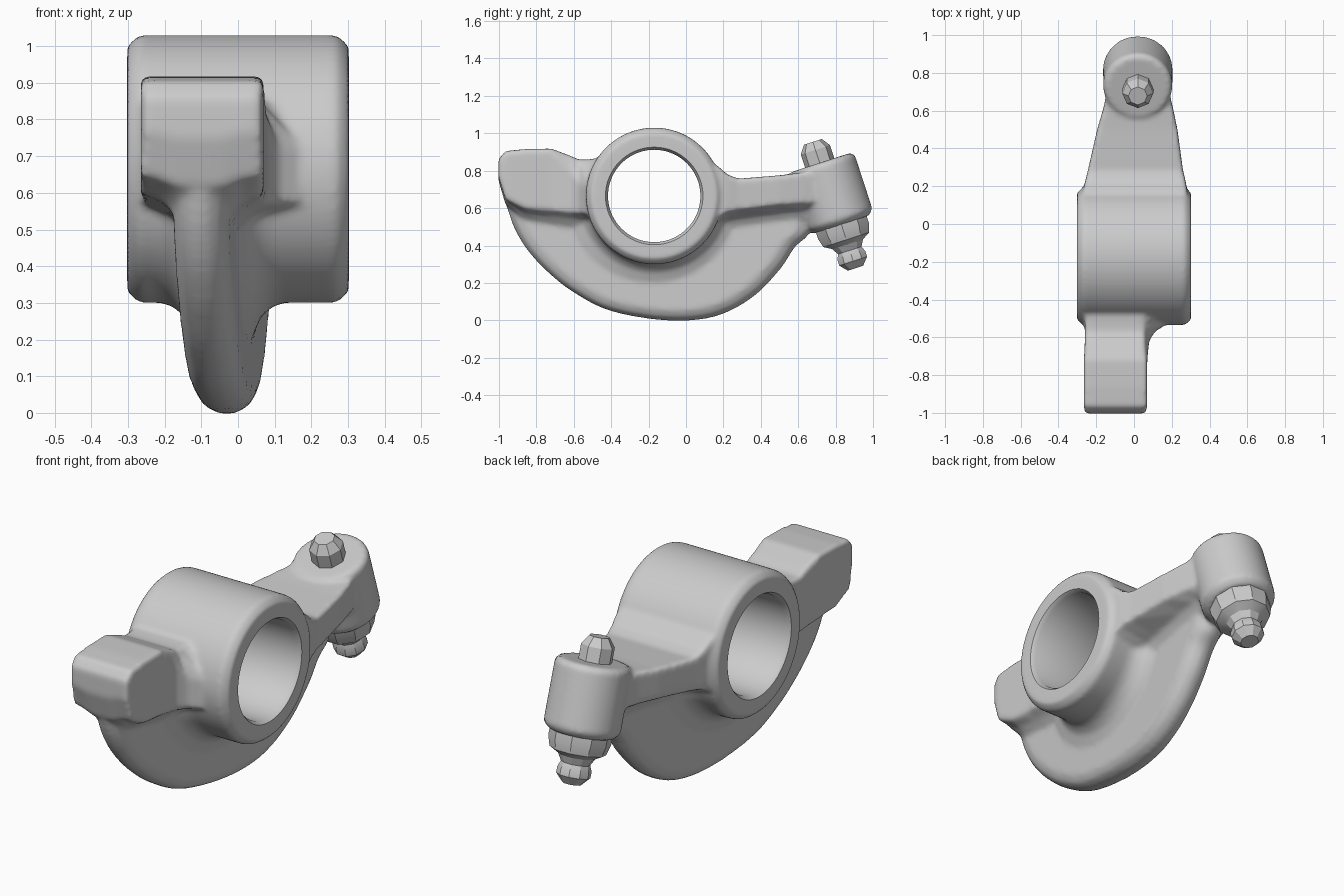
import bpy, bmesh
from math import sin, cos, radians, pi
from mathutils import Vector

if "Cube" in bpy.data.objects:
    bpy.data.objects.remove(bpy.data.objects["Cube"])

X, Y = Vector((1, 0, 0)), Vector((0, 1, 0))
HUB = Vector((0, -0.17, 0.665))          # bore centre
BOSS = Vector((0.02, 0.725, 0.84))       # top of tilted boss
TILT = Vector((0, 0.307, -0.952)).normalized()


def loft(bm, rings):
    """Skin closed rings of equal length and cap both ends."""
    vs = [[bm.verts.new(p) for p in r] for r in rings]
    n = len(vs[0])
    for a, b in zip(vs, vs[1:]):
        for i in range(n):
            bm.faces.new((a[i], a[(i + 1) % n], b[(i + 1) % n], b[i]))
    bm.faces.new(vs[0])
    bm.faces.new(vs[-1][::-1])


def lathe(bm, origin, axis, side, profile, n):
    """Revolve (distance along axis, radius) pairs."""
    other = axis.cross(side)
    loft(bm, [[origin + axis * t + (side * cos(2 * pi * i / n) + other * sin(2 * pi * i / n)) * r
               for i in range(n)] for t, r in profile])


def finish(name, bm):
    bmesh.ops.recalc_face_normals(bm, faces=bm.faces)
    me = bpy.data.meshes.new(name)
    bm.to_mesh(me)
    bm.free()
    ob = bpy.data.objects.new(name, me)
    bpy.context.collection.objects.link(ob)
    return ob


def smooth(ob, angle):
    bpy.ops.object.select_all(action='DESELECT')
    ob.select_set(True)
    bpy.context.view_layer.objects.active = ob
    bpy.ops.object.shade_smooth_by_angle(angle=radians(angle))


def spline(pts, steps=5):
    """Catmull-Rom curve through 2D points."""
    p = [Vector(q) for q in [pts[0], *pts, pts[-1]]]
    out = []
    for a, b, c, d in zip(p, p[1:], p[2:], p[3:]):
        for k in range(steps):
            t = k / steps
            out.append(0.5 * (2 * b + (c - a) * t + (2 * a - 5 * b + 4 * c - d) * t * t
                              + (3 * b - a - 3 * c + d) * t ** 3))
    return out + [p[-1]]


def web_x(y):
    """The web leans slightly sideways along its length."""
    return -0.1 + 0.08 * (y + 0.9)


def section(y, xl, xr, top, low, skirt, xt=None, drop=0.01):
    """Slab cross-section with a concave skirt running down into the web."""
    w = web_x(y)
    xt = xr - 0.01 if xt is None else xt
    pts = [(xl, low), (xl, top - 0.01), (xl + 0.01, top), (xt, top), (xr, top - drop), (xr, low),
           (min(w + 0.11, xr), low - 0.35 * skirt), (w + 0.06, low - skirt),
           (w - 0.06, low - skirt), (max(w - 0.11, xl), low - 0.35 * skirt)]
    return [Vector((x, y, z)) for x, z in pts]


body = bmesh.new()

# Hub barrel
lathe(body, HUB, X, Y, [(-0.302, 0.335), (-0.27, 0.365), (0.27, 0.365), (0.302, 0.335)], 72)

# Curved web with rounded rim
outline = spline([(-0.96, 0.62), (-0.92, 0.50), (-0.85, 0.38), (-0.74, 0.26), (-0.6, 0.15),
                  (-0.4, 0.05), (-0.1, 0.0), (0.15, 0.02), (0.35, 0.12), (0.5, 0.27),
                  (0.58, 0.39), (0.66, 0.47), (0.68, 0.62)])
rings = []
for off, s in [(-0.075, 0.91), (-0.055, 0.97), (-0.02, 1), (0.02, 1), (0.055, 0.97), (0.075, 0.91)]:
    rings.append([Vector((web_x(p.x) + off, -0.15 + (p.x + 0.15) * s, 0.62 + (p.y - 0.62) * s))
                  for p in outline])
loft(body, rings)

# Fillet between web and underside of hub
cove = [(-0.18, 0.362), (-0.135, 0.375), (-0.1, 0.405), (-0.075, 0.465)]
cove = [(-0.18, 0.3)] + cove + [(-x, r) for x, r in reversed(cove)] + [(0.18, 0.3)]
rings = []
for k in range(33):
    a = radians(195 + k * 155 / 32)
    y0 = HUB.y + 0.45 * cos(a)
    rings.append([Vector((web_x(y0) + x, HUB.y + r * cos(a), HUB.z + r * sin(a))) for x, r in cove])
loft(body, rings)

# Contact pad, flaring into the hub on one side
loft(body, [
    section(-1.003, -0.26, 0.06, 0.86, 0.77, 0.02),
    section(-0.965, -0.265, 0.07, 0.905, 0.65, 0.03),
    section(-0.86, -0.265, 0.07, 0.915, 0.60, 0.07),
    section(-0.72, -0.265, 0.07, 0.918, 0.59, 0.09),
    section(-0.62, -0.26, 0.08, 0.88, 0.58, 0.1, 0.055, 0.08),
    section(-0.57, -0.26, 0.11, 0.858, 0.575, 0.1, 0.05, 0.13),
    section(-0.52, -0.26, 0.19, 0.86, 0.57, 0.1, 0.05, 0.15),
    section(-0.45, -0.26, 0.24, 0.87, 0.56, 0.1, 0.05, 0.12)])

# Tapered arm
loft(body, [
    section(0.08, -0.27, 0.28, 0.87, 0.52, 0.06),
    section(0.17, -0.27, 0.28, 0.825, 0.55, 0.1),
    section(0.22, -0.26, 0.275, 0.78, 0.58, 0.12),
    section(0.28, -0.245, 0.26, 0.757, 0.592, 0.12),
    section(0.5, -0.195, 0.23, 0.775, 0.62, 0.12),
    section(0.62, -0.16, 0.205, 0.79, 0.63, 0.12),
    section(0.72, -0.14, 0.18, 0.81, 0.64, 0.12)])

# Tilted boss
lathe(body, BOSS, TILT, X, [(-0.005, 0.165), (0.015, 0.183), (0.315, 0.184), (0.345, 0.155)], 48)

rocker_body = finish("rocker_body", body)

# Blend the casting, then cut the bore
cut = bmesh.new()
lathe(cut, HUB, X, Y, [(-0.34, 0.285), (-0.28, 0.247), (0.28, 0.247), (0.34, 0.285)], 72)
bore_cutter = finish("bore_cutter", cut)
bore_cutter.hide_render = True
m = rocker_body.modifiers.new("blend", 'REMESH')
m.mode, m.voxel_size = 'VOXEL', 0.012
m = rocker_body.modifiers.new("soften", 'SMOOTH')
m.factor, m.iterations = 0.5, 7
m = rocker_body.modifiers.new("bore", 'BOOLEAN')
m.operation, m.solver, m.object = 'DIFFERENCE', 'EXACT', bore_cutter
bpy.context.view_layer.update()
dg = bpy.context.evaluated_depsgraph_get()
me = bpy.data.meshes.new_from_object(rocker_body.evaluated_get(dg))
rocker_body.modifiers.clear()
rocker_body.data = me
bpy.data.objects.remove(bore_cutter)
smooth(rocker_body, 35)

# Adjuster: top pin
bm = bmesh.new()
lathe(bm, BOSS - Y * 0.01, TILT, X, [(-0.12, 0.05), (-0.075, 0.082), (0.03, 0.082)], 8)
smooth(finish("adjuster_pin", bm), 25)

# Adjuster: lower nut and ball tip
bm = bmesh.new()
lathe(bm, BOSS, TILT, X, [(0.31, 0.15), (0.38, 0.15), (0.43, 0.135), (0.455, 0.09), (0.49, 0.07),
                          (0.52, 0.082), (0.55, 0.082), (0.59, 0.045)], 10)
smooth(finish("adjuster_nut", bm), 25)
